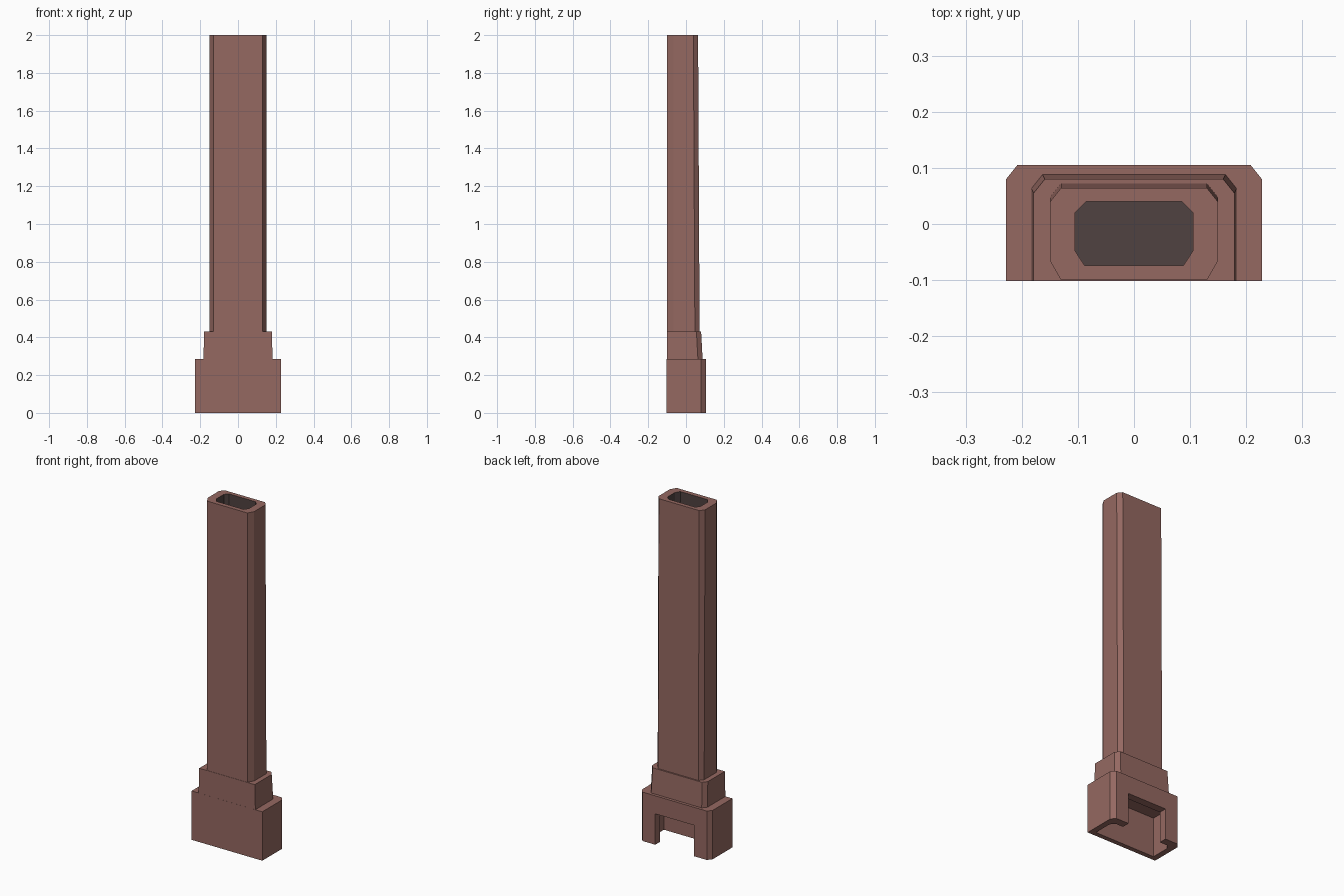
import bpy, bmesh

if "Cube" in bpy.data.objects:
    bpy.data.objects.remove(bpy.data.objects["Cube"])


def material(name, rgb):
    m = bpy.data.materials.new(name)
    m.diffuse_color = (*rgb, 1)
    m.use_nodes = True
    m.node_tree.nodes["Principled BSDF"].inputs["Base Color"].default_value = m.diffuse_color
    return m


BRICK = material("brick", (0.30, 0.14, 0.12))
SOOT = material("soot", (0.08, 0.055, 0.053))


def ring(w, y0, y1, z, cf=(0, 0), cb=(0.02, 0.025)):
    """Chamfered rectangle; cf / cb are front / back corner cuts (x, y)."""
    half = [(w - cf[0], y0), (w, y0 + cf[1]), (w, y1 - cb[1]), (w - cb[0], y1)]
    pts = half + [(-x, y) for x, y in reversed(half)]
    return [(x, y, z) for x, y in pts]


def loft(name, rings, soot_from=99):
    """Skin through the rings and cap both ends; late strips are sooty."""
    bm = bmesh.new()
    vs = [[bm.verts.new(p) for p in r] for r in rings]
    for i, (a, b) in enumerate(zip(vs, vs[1:])):
        for j in range(8):
            k = (j + 1) % 8
            f = bm.faces.new((a[j], a[k], b[k], b[j]))
            f.material_index = int(i >= soot_from)
    bm.faces.new(vs[0])
    bm.faces.new(vs[-1]).material_index = int(len(rings) > soot_from)
    bmesh.ops.remove_doubles(bm, verts=bm.verts[:], dist=1e-5)
    bmesh.ops.recalc_face_normals(bm, faces=bm.faces[:])
    me = bpy.data.meshes.new(name)
    bm.to_mesh(me)
    bm.free()
    me.materials.append(BRICK)
    me.materials.append(SOOT)
    ob = bpy.data.objects.new(name, me)
    bpy.context.collection.objects.link(ob)
    return ob


# Hearth block, hollow from below
hearth = loft("hearth_block", [
    ring(0.228, -0.102, 0.105, 0.285),
    ring(0.228, -0.102, 0.105, 0),
    ring(0.195, -0.075, 0.06, 0),
    ring(0.195, -0.075, 0.06, 0.23)])

# Fireplace opening through the back wall
cutter = loft("opening_cutter", [
    ring(0.125, 0.0, 0.2, -0.05, cb=(0, 0)),
    ring(0.125, 0.0, 0.2, 0.18, cb=(0, 0))])
cutter.hide_render = True
cutter.hide_viewport = True
cut = hearth.modifiers.new("opening", "BOOLEAN")
cut.operation = "DIFFERENCE"
cut.solver = "EXACT"
cut.object = cutter

# Stepped shoulder
loft("shoulder", [
    ring(0.183, -0.1015, 0.088, 0.285),
    ring(0.179, -0.1015, 0.08, 0.43)])

# Tall shaft with a sooty flue
C = (0.02, 0.035)
loft("chimney_shaft", [
    ring(0.15, -0.1, 0.072, 0.425, C),
    ring(0.15, -0.1, 0.064, 2.0, C),
    ring(0.105, -0.074, 0.04, 2.0, (0.017, 0.026), (0.02, 0.02)),
    ring(0.105, -0.074, 0.04, 0.45, (0.017, 0.026), (0.02, 0.02))], soot_from=2)
